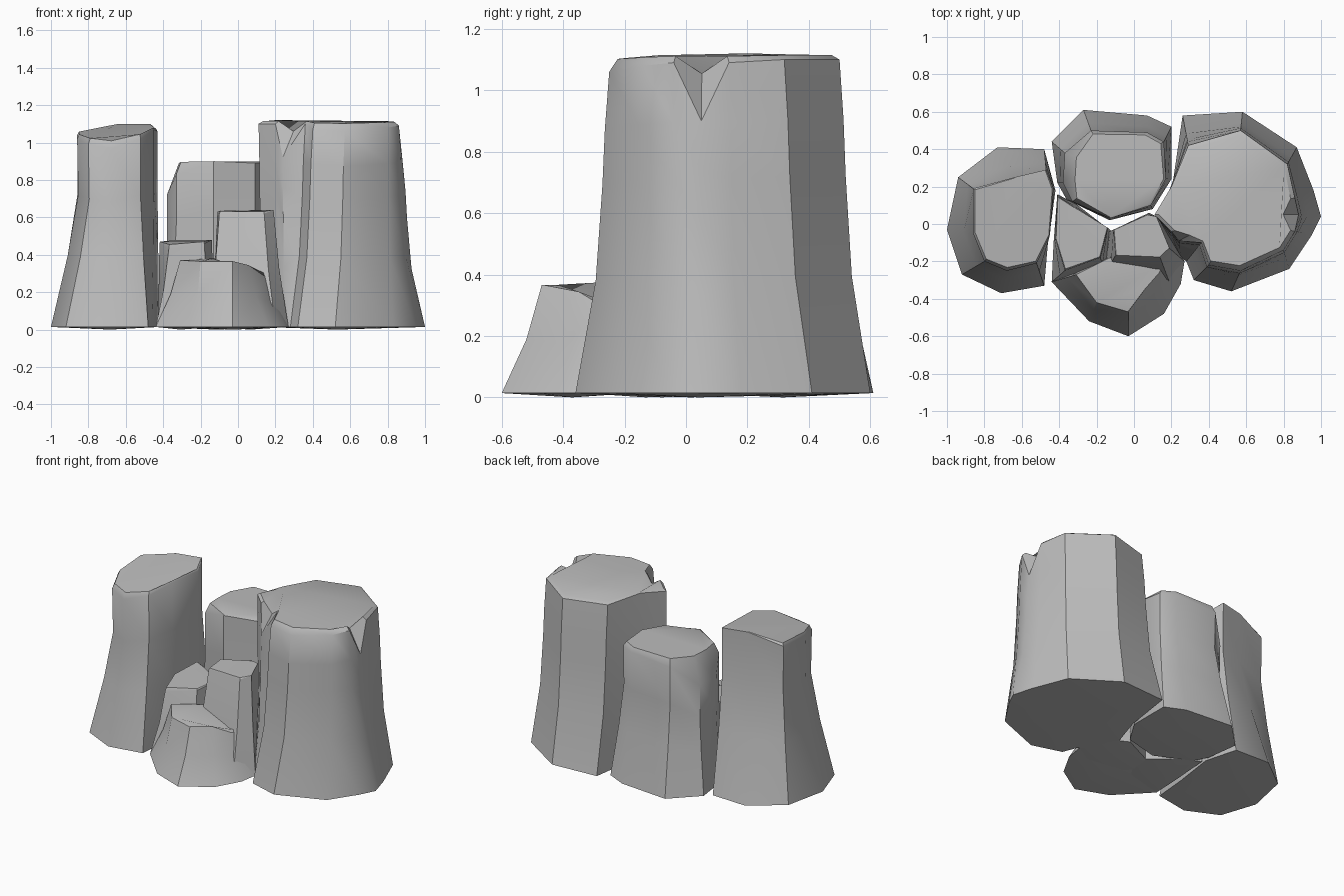
import bpy
import bmesh
import math
from mathutils import Vector

old = bpy.data.objects.get("Cube")
if old:
    bpy.data.objects.remove(old, do_unlink=True)

stone = bpy.data.materials.new("grey stone")
stone.use_nodes = True
stone_colour = (0.5, 0.5, 0.5, 1)
stone.diffuse_color = stone_colour
stone.node_tree.nodes["Principled BSDF"].inputs["Base Color"].default_value = stone_colour

GROUND = 0.014


def rock(name, outline, flare, inset=0.03, lift=0.5, sharp_angle=35):
    """Loft a rock from its foot to its rim, then close it with an inset cap.
    outline: (foot x, foot y, rim x, rim y, rim z) around the rock.
    flare: (height share, foot-to-rim share) of each ring."""
    bm = bmesh.new()
    feet = [Vector((fx, fy, GROUND)) for fx, fy, *_ in outline]
    rims = [Vector(row[2:]) for row in outline]
    rings = []
    for height, share in flare:
        ring = []
        for foot, rim in zip(feet, rims):
            point = foot.lerp(rim, share)
            point.z = GROUND + (rim.z - GROUND) * height
            ring.append(bm.verts.new(point))
        rings.append(ring)

    # Cap ring: low rim points are drawn further in, which makes chips and chamfers
    top = max(rim.z for rim in rims)
    middle = sum(rims, Vector()) / len(rims)
    cap = []
    for rim in rims:
        drop = (top - rim.z) * lift
        point = rim.lerp(middle, inset + drop * 1.2)
        point.z = rim.z + drop
        cap.append(bm.verts.new(point))
    rings.append(cap)

    for lower, upper in zip(rings, rings[1:]):
        for i in range(len(lower)):
            j = (i + 1) % len(lower)
            bm.faces.new((lower[i], lower[j], upper[j], upper[i]))
    bm.faces.new(cap)

    # Slightly bulged underside
    centre = sum(feet, Vector()) / len(feet)
    pole = bm.verts.new((centre.x, centre.y, 0))
    for i, vert in enumerate(rings[0]):
        bm.faces.new((rings[0][(i + 1) % len(feet)], vert, pole))

    bmesh.ops.recalc_face_normals(bm, faces=bm.faces)
    mesh = bpy.data.meshes.new(name)
    bm.to_mesh(mesh)
    bm.free()
    mesh.materials.append(stone)
    obj = bpy.data.objects.new(name, mesh)
    bpy.context.collection.objects.link(obj)
    bpy.ops.object.select_all(action="DESELECT")
    obj.select_set(True)
    bpy.context.view_layer.objects.active = obj
    bpy.ops.object.shade_smooth_by_angle(angle=math.radians(sharp_angle))


TALL = [(0, 0), (.35, .6), (.65, .8), (.82, .87), (1, 1)]
WAISTED = [(0, 0), (.38, .64), (.7, 1.04), (1, 1)]
SHORT = [(0, 0), (.5, .62), (1, 1)]

# Narrow pillar with a pinched waist and a sloping top
rock("right_pillar", [
    (-1, -.03, -.86, -.05, 1.02), (-.94, .25, -.86, .19, 1.04),
    (-.73, .41, -.64, .25, 1.1), (-.48, .4, -.47, .29, 1.1),
    (-.42, .18, -.43, .19, 1.06), (-.46, -.1, -.45, -.06, 1.07),
    (-.48, -.33, -.52, -.21, 1.02), (-.71, -.37, -.68, -.25, .97),
    (-.92, -.27, -.8, -.2, .99)], WAISTED, inset=.02, lift=.3)

# Broad pillar with a chipped outer side and a spur beside a notch
rock("left_pillar", [
    (.26, .58, .29, .42, 1.1), (.58, .6, .57, .5, 1.1),
    (.87, .41, .82, .32, 1.1), (.96, .18, .86, .14, 1.09),
    (1, .04, .88, .05, .9), (.95, -.06, .86, -.04, 1.09),
    (.83, -.24, .8, -.14, 1.08), (.52, -.36, .57, -.25, 1.06),
    (.32, -.3, .4, -.22, 1.07), (.28, -.2, .36, -.1, 1.1),
    (.25, -.18, .24, -.09, .92), (.21, -.12, .2, -.04, 1.1),
    (.14, .02, .11, .05, 1.1), (.21, .24, .2, .2, 1.12)],
    TALL, inset=.04, lift=.7)

# Middle-height pillar, chamfered on its outer side
rock("back_pillar", [
    (-.44, .44, -.37, .38, .72), (-.27, .61, -.23, .5, .85),
    (.07, .58, .07, .49, .87), (.2, .52, .16, .44, .87),
    (.2, .24, .17, .24, .89), (.1, .08, .09, .1, .89),
    (-.13, .02, -.13, .03, .9), (-.36, .13, -.33, .12, .83),
    (-.41, .22, -.38, .22, .72)], WAISTED, inset=.03, lift=.95)

# Low stones stepping down to the front
rock("middle_stone", [
    (-.15, -.05, -.11, -.03, .63), (.08, .06, .07, .05, .64),
    (.16, .02, .12, .04, .64), (.27, -.2, .19, -.13, .64),
    (.2, -.34, .14, -.18, .62), (-.16, -.27, -.1, -.17, .62)],
    SHORT, inset=.02, sharp_angle=25)

rock("right_stone", [
    (-.44, -.31, -.37, -.25, .43), (-.15, -.28, -.18, -.18, .46),
    (-.12, -.04, -.14, -.02, .48), (-.3, .1, -.32, .09, .48),
    (-.41, .16, -.41, .15, .46), (-.43, -.1, -.42, -.08, .46)],
    SHORT, inset=.02, sharp_angle=25)

rock("front_boulder", [
    (-.44, -.31, -.31, -.27, .37), (-.24, -.52, -.2, -.42, .365),
    (-.03, -.6, -.03, -.47, .365), (.16, -.48, .06, -.35, .34),
    (.25, -.32, .14, -.26, .28), (.27, -.2, .17, -.2, .28),
    (-.1, -.16, -.13, -.18, .38)], SHORT, inset=.02, lift=.1, sharp_angle=32)
